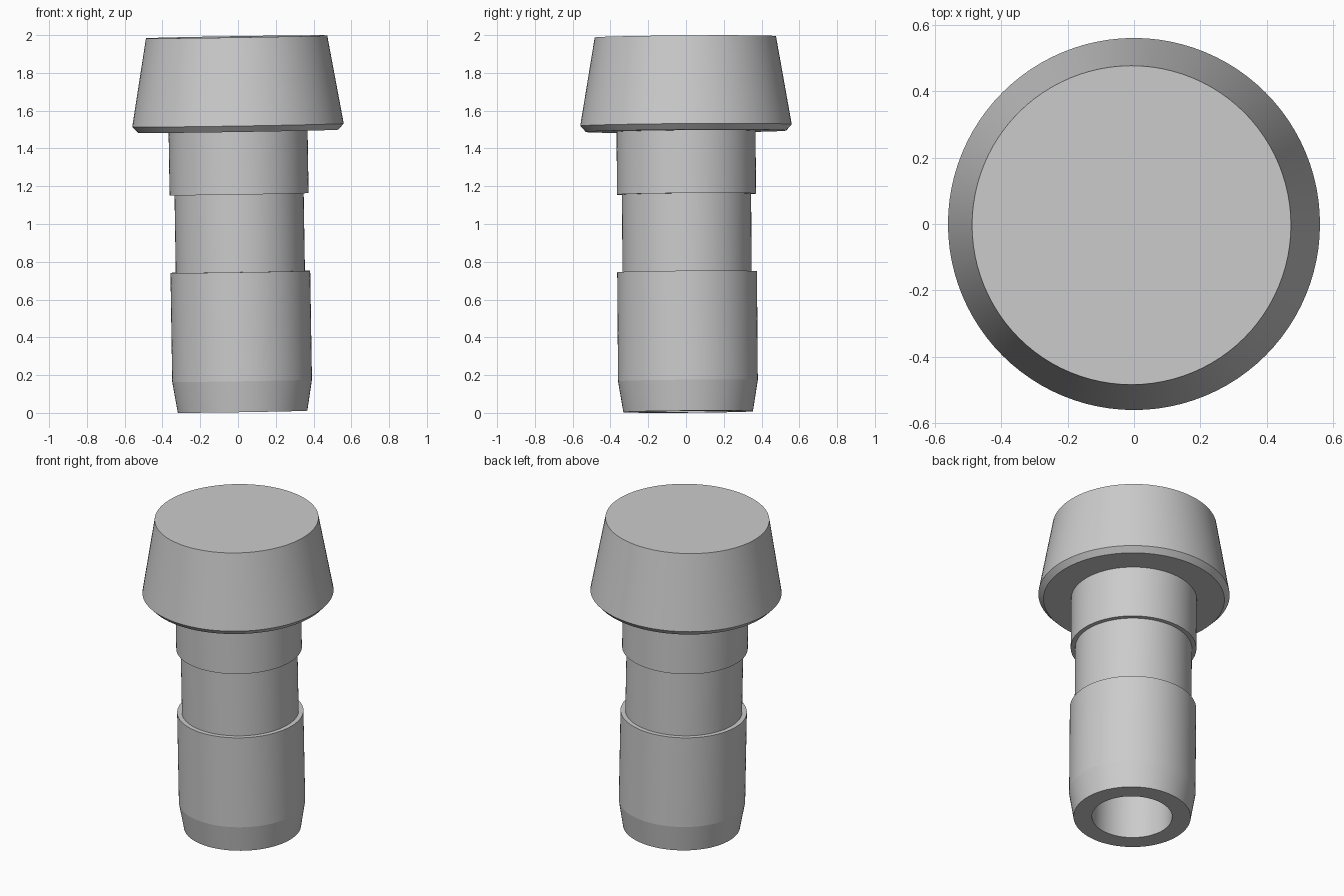
import bpy, bmesh, math
from mathutils import Matrix, Vector

cube = bpy.data.objects.get("Cube")
if cube:
    bpy.data.objects.remove(cube, do_unlink=True)

SEGMENTS = 96

grey = bpy.data.materials.new("light_grey")
grey.use_nodes = True
grey.diffuse_color = (0.6, 0.6, 0.6, 1)
grey.node_tree.nodes["Principled BSDF"].inputs["Base Color"].default_value = grey.diffuse_color

# The whole plug leans slightly about the centre of its widest rim
PIVOT = Vector((0, 0, 1.52))
lean = (Matrix.Translation(PIVOT) @ Matrix.Rotation(-0.016, 4, 'Y')
        @ Matrix.Rotation(0.0075, 4, 'X') @ Matrix.Translation(-PIVOT))


def lathe(name, profile):
    """Turn a (radius, height) profile that starts and ends on the axis."""
    bm = bmesh.new()
    verts = [bm.verts.new((r, 0, z)) for r, z in profile]
    edges = [bm.edges.new(pair) for pair in zip(verts, verts[1:])]
    bmesh.ops.spin(bm, geom=verts + edges, cent=(0, 0, 0), axis=(0, 0, 1),
                   angle=math.tau, steps=SEGMENTS, use_duplicate=False)
    bmesh.ops.remove_doubles(bm, verts=bm.verts, dist=0.0001)
    bmesh.ops.recalc_face_normals(bm, faces=bm.faces)
    mesh = bpy.data.meshes.new(name)
    bm.to_mesh(mesh)
    bm.free()
    mesh.materials.append(grey)
    obj = bpy.data.objects.new(name, mesh)
    bpy.context.collection.objects.link(obj)
    obj.matrix_world = lean
    bpy.ops.object.select_all(action='DESELECT')
    obj.select_set(True)
    bpy.context.view_layer.objects.active = obj
    bpy.ops.object.shade_smooth_by_angle(angle=math.radians(8))
    return obj


# Hollow shank: blind bore, chamfered tip, recessed waist, upper collar
lathe("shank", [
    (0, 1.45), (0.235, 1.45), (0.235, 0.006),
    (0.343, 0.006), (0.370, 0.17), (0.370, 0.747),
    (0.342, 0.747), (0.342, 1.158),
    (0.368, 1.158), (0.368, 1.50), (0, 1.50),
])

# Tapered head with a bevelled lower rim
lathe("head", [
    (0, 1.491), (0.53, 1.491), (0.56, 1.523), (0.48, 1.991), (0, 1.991),
])
